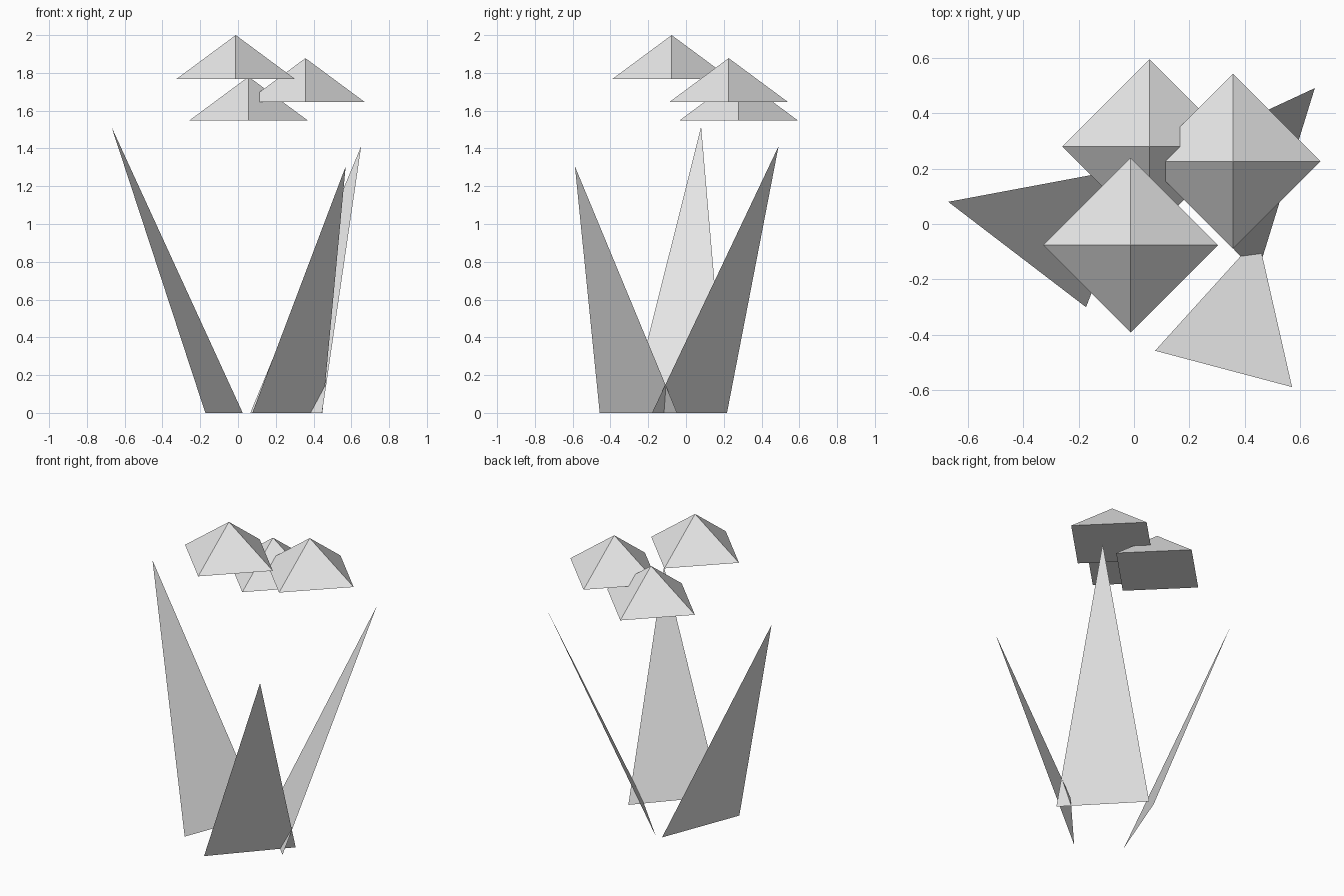
import bpy

if "Cube" in bpy.data.objects:
    bpy.data.objects.remove(bpy.data.objects["Cube"])

grey = bpy.data.materials.new("light grey")
grey.diffuse_color = (0.8, 0.8, 0.8, 1)
grey.use_nodes = True
grey.node_tree.nodes["Principled BSDF"].inputs["Base Color"].default_value = grey.diffuse_color


def leaf(name, tip, base_a, base_b):
    """Single flat blade: two points on the ground and a leaning tip."""
    mesh = bpy.data.meshes.new(name)
    verts = [(*base_a, 0), (*base_b, 0), tip]
    mesh.from_pydata(verts, [], [(0, 1, 2)])
    mesh.materials.append(grey)
    bpy.context.collection.objects.link(bpy.data.objects.new(name, mesh))


def cap(name, x, y, base_z, radius=0.315, height=0.233):
    """Closed four-sided pyramid with its corners on the axes."""
    bpy.ops.mesh.primitive_cone_add(vertices=4, radius1=radius, radius2=0, depth=height,
                                    location=(x, y, base_z + height / 2))
    obj = bpy.context.object
    obj.name = name
    obj.data.materials.append(grey)


# Blades spreading outwards from the ground
leaf("left_leaf", (-0.67, 0.08, 1.515), (-0.173, -0.30), (0.025, 0.21))
leaf("front_leaf", (0.57, -0.588, 1.305), (0.447, -0.047), (0.076, -0.457))
leaf("back_leaf", (0.652, 0.49, 1.412), (0.065, 0.217), (0.445, -0.18))

# Floating pyramids, two of them overlapping
cap("top_cap", -0.012, -0.076, 1.767)
cap("right_cap", 0.357, 0.226, 1.645)
cap("back_cap", 0.056, 0.279, 1.547)
